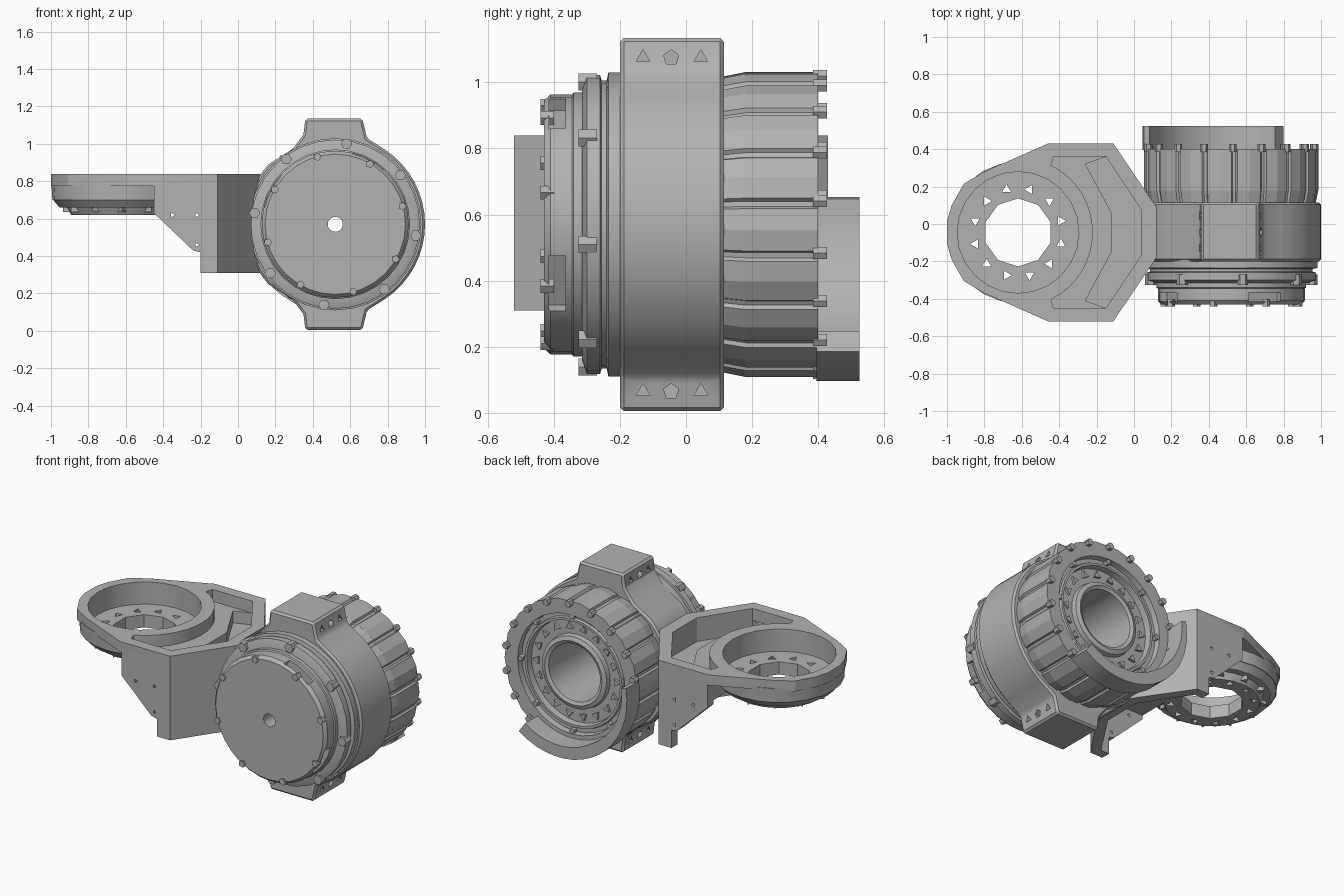
import bpy, bmesh, math
from mathutils import Matrix

if "Cube" in bpy.data.objects:
    bpy.data.objects.remove(bpy.data.objects["Cube"], do_unlink=True)

grey = bpy.data.materials.new("machined_grey")
grey.use_nodes = True
colour = (0.45, 0.45, 0.45, 1)
grey.diffuse_color = colour
grey.node_tree.nodes["Principled BSDF"].inputs["Base Color"].default_value = colour

CX, CZ = 0.52, 0.57      # motor axis
RX, RY = -0.62, -0.045   # cup axis


def finish(name, bm):
    bmesh.ops.remove_doubles(bm, verts=bm.verts, dist=1e-5)
    bmesh.ops.recalc_face_normals(bm, faces=bm.faces)
    me = bpy.data.meshes.new(name)
    bm.to_mesh(me)
    bm.free()
    me.materials.append(grey)
    ob = bpy.data.objects.new(name, me)
    bpy.context.collection.objects.link(ob)
    return ob


def polar(r, deg, cx=CX, cz=CZ):
    a = math.radians(deg)
    return (cx + r * math.cos(a), cz + r * math.sin(a))


def circle(r, n, cx=CX, cz=CZ, start=0):
    return [polar(r, start + 360 * k / n, cx, cz) for k in range(n)]


def add_prism(bm, pts, a, b, axis, scale_a=1.0):
    """Extrude a 2D outline from a to b along an axis; the end at a may be scaled."""
    cu = sum(p[0] for p in pts) / len(pts)
    cv = sum(p[1] for p in pts) / len(pts)
    put = {"x": lambda u, v, t: (t, u, v), "y": lambda u, v, t: (u, t, v),
           "z": lambda u, v, t: (u, v, t)}[axis]
    lo = [bm.verts.new(put(cu + (u - cu) * scale_a, cv + (v - cv) * scale_a, a)) for u, v in pts]
    hi = [bm.verts.new(put(u, v, b)) for u, v in pts]
    bm.faces.new(lo)
    bm.faces.new(hi)
    for i in range(len(pts)):
        j = (i + 1) % len(pts)
        bm.faces.new((lo[i], lo[j], hi[j], hi[i]))


def prism(name, pts, a, b, axis, scale_a=1.0):
    bm = bmesh.new()
    add_prism(bm, pts, a, b, axis, scale_a)
    return finish(name, bm)


def prisms(name, outlines, a, b, axis):
    bm = bmesh.new()
    for pts in outlines:
        add_prism(bm, pts, a, b, axis)
    return finish(name, bm)


def lathe(name, profile, n=32):
    """Spin (radius, y) points about the motor axis."""
    bm = bmesh.new()
    vs = [bm.verts.new((CX + r, y, CZ)) for r, y in profile]
    es = [bm.edges.new(p) for p in zip(vs, vs[1:])]
    bmesh.ops.spin(bm, geom=vs + es, cent=(CX, 0, CZ), axis=(0, 1, 0),
                   angle=math.tau, steps=n, use_merge=True)
    return finish(name, bm)


def boolean(ob, cutter, op="DIFFERENCE"):
    mod = ob.modifiers.new("cut", "BOOLEAN")
    mod.object, mod.operation, mod.solver = cutter, op, "EXACT"
    bpy.context.view_layer.objects.active = ob
    bpy.ops.object.modifier_apply(modifier="cut")
    bpy.data.objects.remove(cutter, do_unlink=True)


def smooth(ob, deg=28):
    bpy.ops.object.select_all(action="DESELECT")
    ob.select_set(True)
    bpy.context.view_layer.objects.active = ob
    bpy.ops.object.shade_smooth_by_angle(angle=math.radians(deg))


# Motor housing ring with mounting tabs at top and bottom
half = [(0.36, 1.135), (0.35, 1.05), (0.29, 0.97)]
half += [polar(0.48, d) for d in range(138, 181, 6)]
right = [polar(0.48, d) for d in range(0, 57, 7)] + [(0.69, 1.03), (0.665, 1.135)]
upper = right + half
lower = [(x, 2 * CZ - z) for x, z in reversed(upper)][1:-1]
housing = prism("motor_housing", upper + lower, -0.2, 0.115, "y")
bev = housing.modifiers.new("edge", "BEVEL")
bev.width, bev.segments, bev.limit_method = 0.012, 1, "ANGLE"
bev.angle_limit = math.radians(40)
bpy.context.view_layer.objects.active = housing
bpy.ops.object.modifier_apply(modifier="edge")
boolean(housing, prism("housing_bore_cutter", circle(0.4, 32), -0.5, 0.5, "y"))
pits = [circle(0.024, n, y, z, 90) for z in (1.075, 0.065)
        for y, n in ((-0.13, 3), (-0.045, 5), (0.045, 3))]
for x0 in (0.3, 0.6):
    boolean(housing, prisms("pit_cutter", pits, x0, x0 + 0.13, "x"))
smooth(housing)

# Stepped collar and front cap, pierced by the shaft hole
collar = lathe("front_collar", [(0.04, -0.18), (0.46, -0.18), (0.46, -0.235), (0.435, -0.24),
                                (0.435, -0.255), (0.452, -0.26), (0.452, -0.3),
                                (0.41, -0.315), (0.04, -0.315), (0.04, -0.18)])
smooth(collar)
cap = lathe("front_cap", [(0.04, -0.3), (0.4, -0.3), (0.4, -0.34), (0.393, -0.345), (0.393, -0.41),
                          (0.375, -0.43), (0.04, -0.43), (0.04, -0.3)])
bm = bmesh.new()
for k in range(4):
    m = (Matrix.Translation((CX, -0.39, CZ)) @ Matrix.Rotation(math.radians(28 + 90 * k), 4, "Y")
         @ Matrix.Translation((0.385, 0, 0)) @ Matrix.Diagonal((0.09, 0.05, 0.19, 1)))
    bmesh.ops.create_cube(bm, size=1, matrix=m)
boolean(cap, finish("slot_cutter", bm))
smooth(cap)

# Rotor: wide panels split by narrow grooves
panels = []
for k in range(18):
    a = 20 * k + 8
    panels += [polar(0.448, a - 1), polar(0.448, a + 1), polar(0.46, a + 2),
               polar(0.466, a + 10), polar(0.46, a + 18)]
rotor = prism("rotor_panels", panels, 0.18, 0.4, "y")
neck = prism("rotor_neck", panels, 0.1, 0.181, "y", 0.965)
for ob in (rotor, neck):
    boolean(ob, prism("hollow_cutter", circle(0.385, 32), 0.0, 0.5, "y"))

# Rear face: nested rings around a deep bore
rear = lathe("rear_rings", [(0.41, 0.2), (0.41, 0.4), (0.375, 0.4), (0.37, 0.365), (0.345, 0.365),
                            (0.34, 0.38), (0.325, 0.38), (0.32, 0.34), (0.23, 0.34), (0.225, 0.37),
                            (0.2, 0.38), (0.18, 0.37), (0.175, -0.1), (0.04, -0.1), (0.04, -0.19),
                            (0.41, -0.19), (0.41, 0.2)])
smooth(rear)

# Bolts
prisms("rear_bolts", [circle(0.021, 6, *polar(0.45, 20 * k + 9)) for k in range(18)],
       0.385, 0.427, "y")
prisms("rear_inner_bolts", [circle(0.026, 3, *polar(0.278, 20 * k), 20 * k) for k in range(18)],
       0.33, 0.355, "y")
prisms("rear_ring_bolts", [circle(0.018, 5, *polar(0.362, 45 * k)) for k in range(8)],
       0.36, 0.395, "y")
prisms("front_collar_bolts", [circle(0.03, 6, *polar(0.435, 82 + 45 * k)) for k in range(8)],
       -0.325, -0.27, "y")
prisms("front_cap_bolts", [circle(0.022, 5, *polar(0.372, 15 + 45 * k)) for k in range(8)],
       -0.44, -0.4, "y")

# Partial rear guard below the rotor, thinner toward its upper end
steps = range(170, 308, 8)
guard = prism("rear_guard", [polar(0.475, d) for d in steps]
              + [polar(0.4 + 0.045 * max(0, (235 - d) / 65), d) for d in reversed(steps)],
              0.395, 0.525, "y")
smooth(guard)


# Arm bracket: outline mirrored about the arm's centre line
def mirrored(side):
    return side + [(x, 2 * RY - y) for x, y in reversed(side)]


arm = prism("arm_bracket", mirrored([(-1, 0.015), (-0.975, 0.1), (-0.91, 0.215), (-0.8, 0.28),
                                     (-0.46, 0.43), (-0.11, 0.43), (0.12, 0.09)]), 0.31, 0.84, "z")
under = prism("under_cutter", [(-1.2, 0.2), (-0.2, 0.2), (-0.2, 0.42), (-0.24, 0.43),
                               (-0.45, 0.63), (-0.45, 0.775), (-1.2, 0.775)], -1, 1, "y")
boolean(arm, under)
cavity = prism("cavity_cutter", mirrored([(-0.6, 0.37), (-0.14, 0.37), (0.05, 0.08)]), 0.2, 0.655, "z")
boolean(arm, cavity)

# Rounded cup body and bottom flange below the arm plate
for r, z0, z1, s in ((0.378, 0.7, 0.79, 0.985), (0.372, 0.66, 0.705, 0.9), (0.31, 0.62, 0.69, 0.88)):
    boolean(arm, prism("cup_layer", circle(r, 24, RX, RY), z0, z1, "z", s), "UNION")

# Top pocket: a shallow crescent ledge beside the cup, then a deep trench at the outer walls
arc = [polar(0.4, d, RX, RY) for d in range(64, 0, -8)]
outer = mirrored([(-0.15, 0.36), (0.04, 0.075)])
pocket = mirrored([(-0.43, 0.36), (-0.15, 0.36), (0.04, 0.075)])
boolean(arm, prism("pocket_cutter", pocket + [(x, 2 * RY - y) for x, y in arc]
                   + [polar(0.4, 0, RX, RY)] + arc[::-1], 0.765, 1, "z"))
inner = mirrored([(-0.26, 0.32), (-0.12, 0.06)])
boolean(arm, prism("trench_cutter", outer + inner[::-1], 0.69, 1, "z"))

# Cup recess, open centre and screw holes
boolean(arm, prism("cup_cutter", circle(0.325, 24, RX, RY), 0.7, 1, "z"))
boolean(arm, prism("centre_cutter", circle(0.182, 10, RX, RY, 18), 0.5, 1, "z"))
boolean(arm, prisms("screw_cutter", [circle(0.028, 3, *polar(0.237, 30 * k + 15, RX, RY), 30 * k)
                                     for k in range(12)], 0.5, 1, "z"))
# Small screw holes in the side plates
boolean(arm, prisms("side_hole_cutter", [circle(0.014, 3, x, z) for x, z in
                                         ((-0.35, 0.62), (-0.22, 0.62), (-0.22, 0.46))],
                    -1, 1, "y"))
smooth(arm, 25)
prisms("cup_flange_bolts", [circle(0.028, 3, *polar(0.288, 30 * k, RX, RY), 30 * k)
                            for k in range(12)], 0.635, 0.67, "z")
